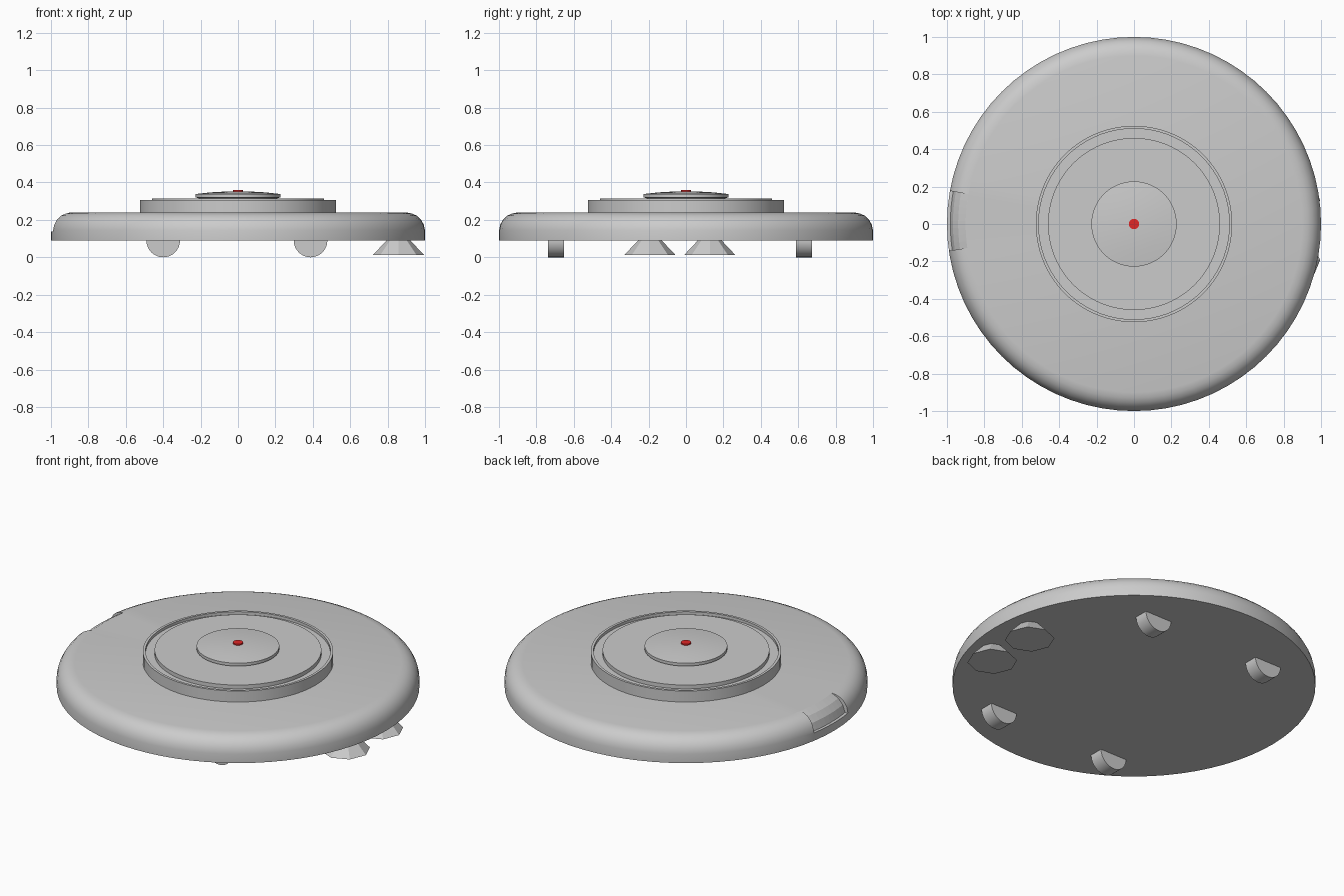
import bpy, bmesh, math

if "Cube" in bpy.data.objects:
    bpy.data.objects.remove(bpy.data.objects["Cube"])


def finish(name, bm):
    bmesh.ops.remove_doubles(bm, verts=bm.verts, dist=1e-5)
    bmesh.ops.recalc_face_normals(bm, faces=bm.faces)
    mesh = bpy.data.meshes.new(name)
    bm.to_mesh(mesh)
    bm.free()
    ob = bpy.data.objects.new(name, mesh)
    bpy.context.collection.objects.link(ob)
    return ob


def smooth(ob):
    bpy.ops.object.select_all(action='DESELECT')
    ob.select_set(True)
    bpy.context.view_layer.objects.active = ob
    bpy.ops.object.shade_smooth_by_angle(angle=math.radians(30))


def lathe(name, profile, steps=72):
    """Revolve (radius, z) points around the z axis."""
    bm = bmesh.new()
    vs = [bm.verts.new((r, 0, z)) for r, z in profile]
    es = [bm.edges.new(p) for p in zip(vs, vs[1:])]
    bmesh.ops.spin(bm, geom=vs + es, cent=(0, 0, 0), axis=(0, 0, 1),
                   angle=math.tau, steps=steps)
    return finish(name, bm)


def wedge(name, profile, start, end, steps=8):
    """Closed (radius, z) outline swept through part of a turn, with end caps."""
    bm = bmesh.new()
    rings = []
    for i in range(steps + 1):
        a = math.radians(start + (end - start) * i / steps)
        rings.append([bm.verts.new((r * math.cos(a), r * math.sin(a), z)) for r, z in profile])
    n = len(profile)
    for p, q in zip(rings, rings[1:]):
        for k in range(n):
            bm.faces.new((p[k], p[(k + 1) % n], q[(k + 1) % n], q[k]))
    bm.faces.new(rings[0])
    bm.faces.new(rings[-1])
    return finish(name, bm)


# Main disc body with rounded shoulder
body = lathe("body", [(0, 0.09), (1, 0.09), (1, 0.145), (0.993, 0.175), (0.978, 0.202),
                      (0.955, 0.223), (0.93, 0.234), (0.9, 0.24), (0, 0.24)])

# Sloped notch in the rim on the -x side
cutter = wedge("notch_cutter", [(0.9, 0.24), (0.94, 0.216), (0.968, 0.182), (0.982, 0.138),
                                (1.1, 0.138), (1.1, 0.3), (0.9, 0.3)], 169.8, 188.2)
cutter.hide_render = True
cutter.hide_set(True)
cut = body.modifiers.new("notch", 'BOOLEAN')
cut.operation = 'DIFFERENCE'
cut.solver = 'EXACT'
cut.object = cutter
smooth(body)

# Raised turret with a groove just inside its rim
smooth(lathe("turret", [(0.525, 0.22), (0.525, 0.307), (0.51, 0.307), (0.51, 0.29),
                        (0.46, 0.29), (0.46, 0.313), (0, 0.313)]))

# Large round button on the turret
smooth(lathe("control_disc", [(0.21, 0.30), (0.21, 0.317), (0.228, 0.32), (0.228, 0.338),
                              (0.15, 0.347), (0.06, 0.352), (0, 0.353)], 64))

# Small red power button
button = lathe("power_button", [(0, 0.34), (0.028, 0.34), (0.028, 0.36), (0, 0.36)], 16)
red = bpy.data.materials.new("red")
red.diffuse_color = (0.75, 0.02, 0.02, 1)
red.use_nodes = True
red.node_tree.nodes["Principled BSDF"].inputs["Base Color"].default_value = red.diffuse_color
button.data.materials.append(red)
smooth(button)

# Four wheels half sunk into the underside
for x in (-0.4, 0.388):
    for y in (-0.695, 0.63):
        bpy.ops.mesh.primitive_cylinder_add(vertices=32, radius=0.09, depth=0.085,
                                            location=(x, y, 0.09),
                                            rotation=(math.pi / 2, 0, 0))
        wheel = bpy.context.object
        wheel.name = "wheel"
        smooth(wheel)

# Two low-poly cone brushes under the +x edge
for y in (-0.193, 0.127):
    bpy.ops.mesh.primitive_cone_add(vertices=8, radius1=0.137, radius2=0.0, depth=0.145,
                                    location=(0.858, y, 0.0845))
    bpy.context.object.name = "brush"
